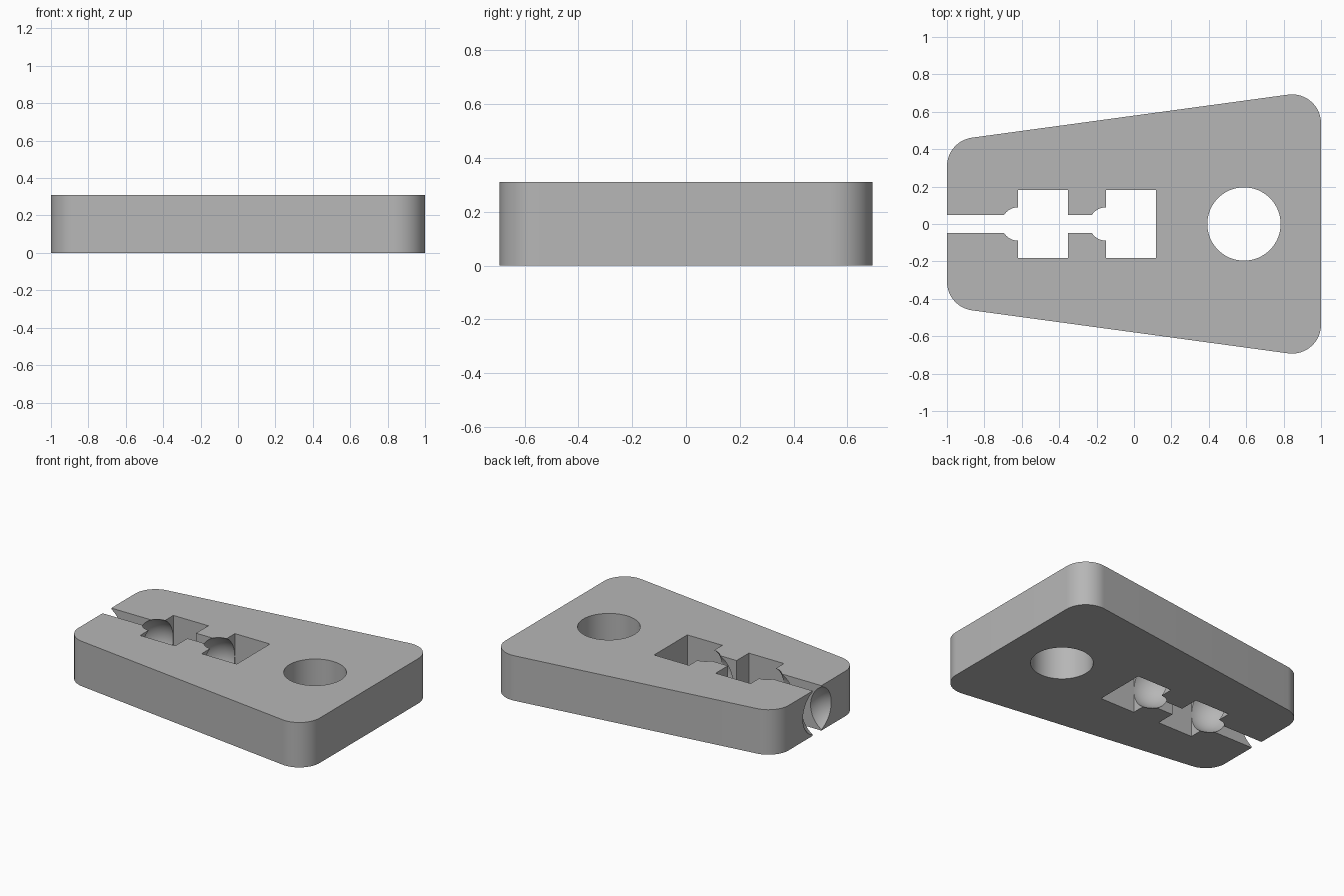
import bpy, bmesh
from math import radians, sin, cos

default = bpy.data.objects.get("Cube")
if default:
    bpy.data.objects.remove(default)

HEIGHT = 0.31
MID = HEIGHT / 2
CORNER = 0.155      # corner radius of the plate
SLANT = 97.76       # direction of the slanted side's normal, in degrees
BALL = 0.179        # radius of the ball sockets

grey = bpy.data.materials.new("plain grey")
grey.use_nodes = True
colour = (0.47, 0.47, 0.47, 1)
grey.diffuse_color = colour
grey.node_tree.nodes["Principled BSDF"].inputs["Base Color"].default_value = colour


def new_object(name, bm):
    bmesh.ops.recalc_face_normals(bm, faces=bm.faces)
    mesh = bpy.data.meshes.new(name)
    bm.to_mesh(mesh)
    bm.free()
    mesh.materials.append(grey)
    obj = bpy.data.objects.new(name, mesh)
    bpy.context.collection.objects.link(obj)
    return obj


def prism(name, outline, low, high):
    bm = bmesh.new()
    face = bm.faces.new([bm.verts.new((x, y, low)) for x, y in outline])
    top = bmesh.ops.extrude_face_region(bm, geom=[face])["geom"]
    verts = [v for v in top if isinstance(v, bmesh.types.BMVert)]
    bmesh.ops.translate(bm, verts=verts, vec=(0, 0, high - low))
    return new_object(name, bm)


def arc(cx, cy, radius, start, end, steps):
    angles = [radians(start + (end - start) * i / steps) for i in range(steps + 1)]
    return [(cx + radius * cos(a), cy + radius * sin(a)) for a in angles]


def box_cutter(name, x0, x1, half_width):
    w = half_width
    return prism(name, [(x0, -w), (x1, -w), (x1, w), (x0, w)], -0.1, HEIGHT + 0.1)


def ball_cutter(name, x):
    bm = bmesh.new()
    bmesh.ops.create_uvsphere(bm, u_segments=64, v_segments=32, radius=BALL)
    bmesh.ops.translate(bm, verts=bm.verts, vec=(x, 0, MID))
    return new_object(name, bm)


# Tapered plate with rounded corners
back = arc(-0.845, 0.308, CORNER, 180, SLANT, 16) + arc(0.845, 0.538, CORNER, SLANT, 0, 16)
front = [(x, -y) for x, y in reversed(back)]
plate = prism("tapered_plate", back + front, 0, HEIGHT)

# Round hole, narrow slot, square pockets and a row of ball sockets
cutters = [
    prism("hole_cutter", arc(0.588, 0, 0.196, 0, 354.375, 63), -0.1, HEIGHT + 0.1),
    box_cutter("slot_cutter", -1.3, 0, 0.047),
    box_cutter("outer_pocket_cutter", -0.62, -0.353, 0.181),
    box_cutter("inner_pocket_cutter", -0.15, 0.117, 0.181),
    ball_cutter("end_socket_cutter", -1.09),
    ball_cutter("outer_socket_cutter", -0.62),
    ball_cutter("inner_socket_cutter", -0.15),
]

bpy.ops.object.select_all(action='DESELECT')
bpy.context.view_layer.objects.active = plate
plate.select_set(True)
for cutter in cutters:
    cutter.hide_render = True
    cut = plate.modifiers.new(cutter.name, 'BOOLEAN')
    cut.operation = 'DIFFERENCE'
    cut.solver = 'EXACT'
    cut.object = cutter
    bpy.ops.object.modifier_apply(modifier=cut.name)
    bpy.data.objects.remove(cutter)

bpy.ops.object.shade_smooth_by_angle(angle=radians(30))
